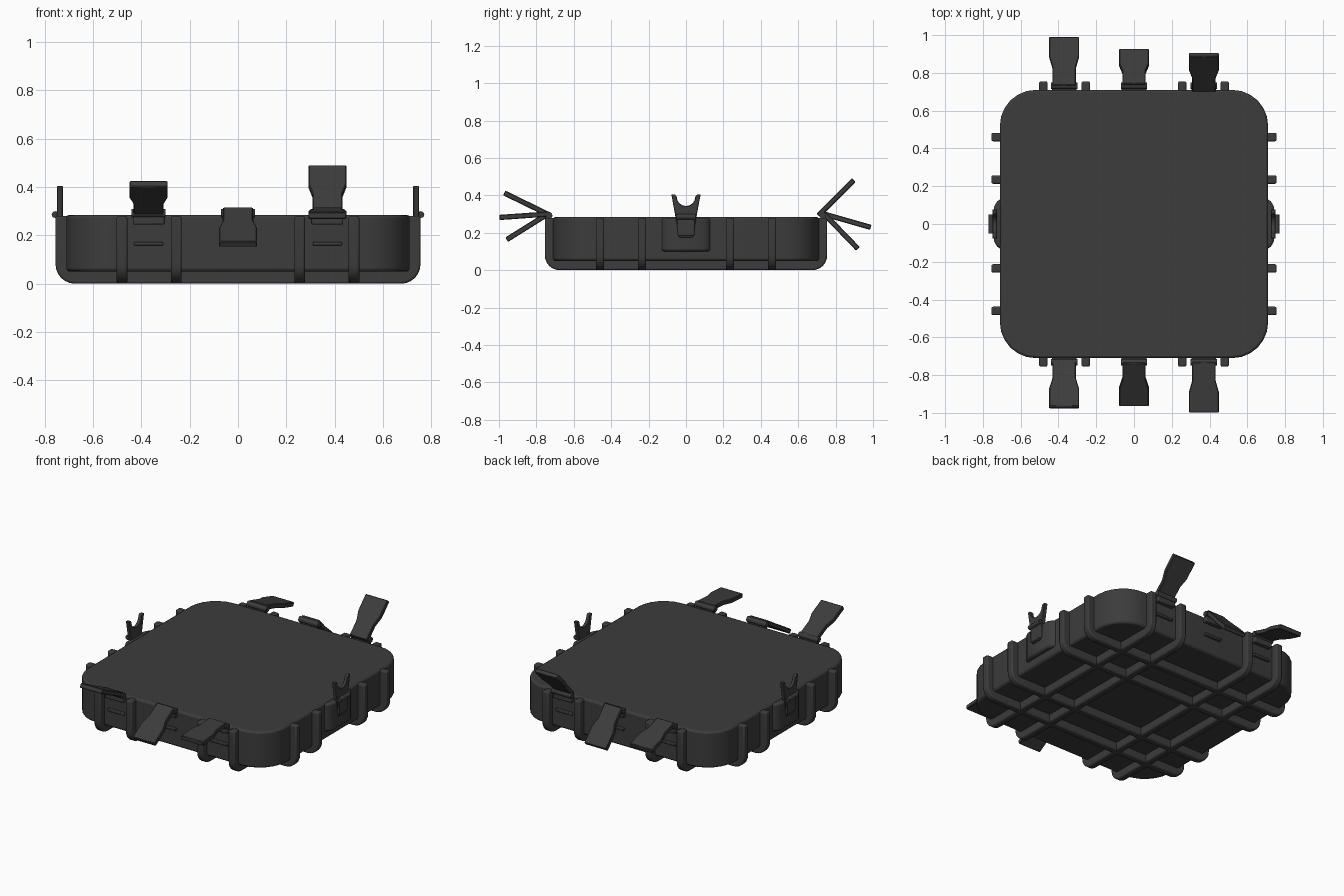
import bpy
import bmesh
from math import sin, cos, pi, radians
from mathutils import Matrix, Vector

cube = bpy.data.objects.get("Cube")
if cube:
    bpy.data.objects.remove(cube, do_unlink=True)

charcoal = bpy.data.materials.new("charcoal plastic")
charcoal.use_nodes = True
color = (0.045, 0.045, 0.045, 1)
charcoal.diffuse_color = color
charcoal.node_tree.nodes["Principled BSDF"].inputs["Base Color"].default_value = color


def frame(x_axis, y_axis, origin):
    """Placement matrix from two axes and an origin."""
    x, y = Vector(x_axis), Vector(y_axis)
    m = Matrix((x, y, x.cross(y))).transposed().to_4x4()
    m.translation = origin
    return m


def prism(name, outline, depth, place, bevel=0.0, segments=2):
    """Extrude a 2D outline both ways about its plane."""
    bm = bmesh.new()
    bottom = bm.faces.new([bm.verts.new((x, y, -depth / 2)) for x, y in outline])
    new = bmesh.ops.extrude_face_region(bm, geom=[bottom])["geom"]
    bmesh.ops.translate(bm, vec=(0, 0, depth),
                        verts=[v for v in new if isinstance(v, bmesh.types.BMVert)])
    bmesh.ops.recalc_face_normals(bm, faces=bm.faces)
    mesh = bpy.data.meshes.new(name)
    bm.to_mesh(mesh)
    bm.free()
    mesh.materials.append(charcoal)
    obj = bpy.data.objects.new(name, mesh)
    bpy.context.collection.objects.link(obj)
    obj.matrix_world = place
    if bevel:
        mod = obj.modifiers.new("edge", 'BEVEL')
        mod.width, mod.segments, mod.limit_method = bevel, segments, 'ANGLE'
        mod.angle_limit = radians(40)
    bpy.ops.object.select_all(action='DESELECT')
    bpy.context.view_layer.objects.active = obj
    obj.select_set(True)
    bpy.ops.object.shade_smooth_by_angle(angle=radians(35))
    return obj


def arc(cx, cy, r, start, end, n=6):
    return [(cx + r * cos(radians(start + (end - start) * i / n)),
             cy + r * sin(radians(start + (end - start) * i / n))) for i in range(n + 1)]


def box(w, h):
    return [(-w / 2, -h / 2), (w / 2, -h / 2), (w / 2, h / 2), (-w / 2, h / 2)]


# Rounded tray body
half, radius = 0.71, 0.19
c = half - radius
corners = [(c, c, 0), (-c, c, 90), (-c, -c, 180), (c, -c, 270)]
body_outline = [p for x, y, a in corners for p in arc(x, y, radius, a, a + 90)]
prism("tray_body", body_outline, 0.235, Matrix.Translation((0, 0, 0.1675)), 0.012)

# U-shaped ribs wrapping the sides and underside, in both directions
out, r = 0.755, 0.08
strap = ([(-out, 0.28)] + arc(-out + r, r, r, 180, 270)
         + arc(out - r, r, r, 270, 360) + [(out, 0.28)]
         + [(0.69, 0.28), (0.69, 0.07), (-0.69, 0.07), (-0.69, 0.28)])
for s in (-1, 1):
    for d in (0.255, 0.48):
        prism("lengthwise_rib", strap, 0.044, frame((0, 1, 0), (0, 0, 1), (s * d, 0, 0)), 0.008)
    for d in (0.235, 0.46):
        prism("crosswise_rib", strap, 0.044, frame((1, 0, 0), (0, 0, 1), (0, s * d, 0)), 0.008)

# Flared latch flaps, each hanging open at its own angle
flap = [(-0.062, -0.01), (0.062, -0.01), (0.062, 0.09), (0.079, 0.15), (0.079, 0.258),
        (-0.079, 0.258), (-0.079, 0.15), (-0.062, 0.09)]
latches = [(-1, -0.37, 26), (-1, 0, -32), (-1, 0.37, -4),
           (1, -0.37, -16), (1, 0, -46), (1, 0.37, 45)]
for s, x, angle in latches:
    a = radians(angle)
    direction = Vector((0, s * cos(a), sin(a)))
    hinge = Vector((x, s * (0.715 if angle > 40 else 0.74), 0.3))
    prism("latch_flap", flap, 0.028, frame((1, 0, 0), direction, hinge), 0.004, 1)
    prism("latch_pin", arc(0, 0, 0.018, 0, 330, 11), 0.14,
          frame((0, 1, 0), (0, 0, 1), (x, s * 0.732, 0.292)))
    # Fixed mount and strike bar on the wall
    prism("latch_mount", box(0.13, 0.035), 0.05,
          frame((1, 0, 0), (0, 0, 1), (x, s * 0.715, 0.262)), 0.006)
    prism("latch_strike", box(0.12, 0.016), 0.03,
          frame((1, 0, 0), (0, 0, 1), (x, s * 0.712, 0.165)), 0.004)

# Side pads carrying forked brackets
pad = [(0.70, -0.135), (0.725, -0.12), (0.742, -0.09), (0.742, 0.09), (0.725, 0.12), (0.70, 0.135)]
fork = ([(-0.037, 0.175), (0.037, 0.175), (0.055, 0.28), (0.078, 0.405), (0.058, 0.405)]
        + arc(0, 0.393, 0.05, 0, -180, 8) + [(-0.058, 0.405), (-0.078, 0.405)])
for s in (-1, 1):
    prism("side_pad", [(s * x, y) for x, y in pad], 0.18,
          Matrix.Translation((0, 0, 0.19)), 0.012)
    prism("side_fork", fork, 0.024, frame((0, 1, 0), (0, 0, 1), (s * 0.737, 0, 0)), 0.003, 1)
    prism("fork_base", box(0.09, 0.1), 0.03,
          frame((0, 1, 0), (0, 0, 1), (s * 0.74, 0, 0.235)), 0.005)
    prism("fork_pin", arc(0, 0, 0.014, 0, 330, 11), 0.1,
          frame((1, 0, 0), (0, 0, 1), (s * 0.757, 0, 0.286)))
